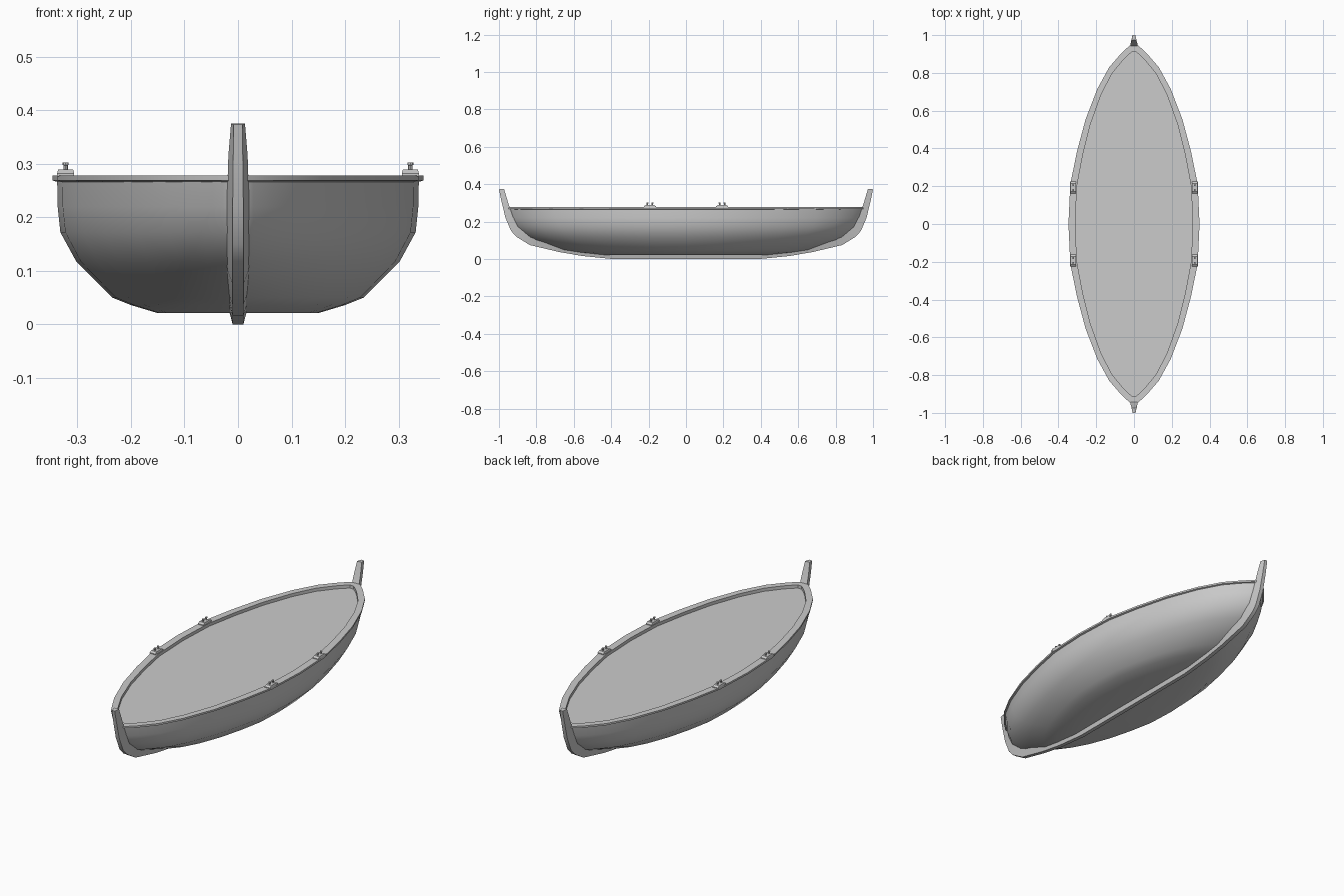
import bpy, bmesh, math

if "Cube" in bpy.data.objects:
    bpy.data.objects.remove(bpy.data.objects["Cube"])

# Quarter outline of the boat seen from above: (fraction of length, fraction of half width)
PLAN = [(0, 1), (.22, .972), (.40, .872), (.58, .74), (.75, .56),
        (.87, .38), (.95, .19), (.985, .085), (1, .03)]


def ring(length, width, z):
    """Closed pointed-oval loop made from the quarter outline."""
    q = [(w * width, l * length, z) for l, w in PLAN]
    right = [(x, -y, z) for x, y, z in q[:0:-1]] + q
    return right + [(-x, -y, z) for x, y, z in right]


def finish(bm, name, angle=None):
    bmesh.ops.remove_doubles(bm, verts=bm.verts, dist=1e-5)
    bmesh.ops.recalc_face_normals(bm, faces=bm.faces)
    me = bpy.data.meshes.new(name)
    bm.to_mesh(me)
    bm.free()
    ob = bpy.data.objects.new(name, me)
    bpy.context.collection.objects.link(ob)
    if angle:
        bpy.ops.object.select_all(action='DESELECT')
        ob.select_set(True)
        bpy.context.view_layer.objects.active = ob
        bpy.ops.object.shade_smooth_by_angle(angle=math.radians(angle))
    return ob


def loft(name, loops, closed=False, caps=(), angle=None):
    """Skin consecutive loops; optionally join last to first or cap chosen loops."""
    bm = bmesh.new()
    rows = [[bm.verts.new(p) for p in lp] for lp in loops]
    pairs = list(zip(rows, rows[1:]))
    if closed:
        pairs.append((rows[-1], rows[0]))
    for a, b in pairs:
        n = len(a)
        for i in range(n):
            j = (i + 1) % n
            bm.faces.new((a[i], a[j], b[j], b[i]))
    for c in caps:
        bm.faces.new(rows[c])
    return finish(bm, name, angle)


# Hull: waterlines from rim to flat bottom (length, half width, z)
LEVELS = [(.945, .338, .272), (.93, .337, .22), (.905, .332, .172), (.84, .302, .117),
          (.66, .235, .05), (.57, .20, .036), (.43, .15, .021)]
loft("hull", [ring(*l) for l in LEVELS], caps=(-1,), angle=50)

# Gunwale strip around the rim
loft("gunwale", [ring(.953, .347, .269), ring(.953, .347, .278),
                 ring(.912, .311, .278), ring(.912, .311, .258)], closed=True, angle=30)

# Deck just below the rim
bm = bmesh.new()
bm.faces.new([bm.verts.new(p) for p in ring(.916, .314, .262)])
finish(bm, "deck")

# Keel rising into a stem post at both ends:
# outer y, outer z, inner y, inner z, outer half width, inner half width
KEEL = [(1.0, .373, .973, .375, .008, .013), (.987, .31, .955, .315, .009, .018),
        (.965, .22, .925, .225, .010, .021), (.935, .15, .89, .17, .010, .021),
        (.905, .118, .86, .14, .010, .021), (.835, .075, .80, .102, .010, .020),
        (.675, .037, .66, .062, .010, .019), (.55, .016, .54, .042, .010, .018),
        (.39, .0, .38, .03, .010, .018)]


def keel_section(k, s):
    yo, zo, yi, zi, wo, wi = k
    return [(-wo, s * yo, zo), (wo, s * yo, zo), (wi, s * yi, zi), (-wi, s * yi, zi)]


loft("keel_and_stems", [keel_section(k, -1) for k in KEEL] +
     [keel_section(k, 1) for k in reversed(KEEL)], caps=(0, -1), angle=30)


# Oarlocks: tapered block with two upright pins
def block_ring(x, y, hx, hy, z):
    return [(x - hx, y - hy, z), (x + hx, y - hy, z), (x + hx, y + hy, z), (x - hx, y + hy, z)]


def pin_ring(x, y, r, z):
    return [(x + r * math.cos(a * math.pi / 4), y + r * math.sin(a * math.pi / 4), z)
            for a in range(8)]


for sx in (-1, 1):
    for sy in (-1, 1):
        x, y = sx * .322, sy * .193
        side = ("left" if sx < 0 else "right") + ("_front" if sy < 0 else "_back")
        loft("oarlock_block_" + side,
             [block_ring(x, y, .016, .032, .276), block_ring(x, y, .016, .032, .282),
              block_ring(x, y, .014, .022, .289)], caps=(0, -1))
        for i, dy in enumerate((-.013, .013)):
            loft(f"oarlock_pin_{side}_{i + 1}",
                 [pin_ring(x, y + dy, .004, .286), pin_ring(x, y + dy, .004, .297),
                  pin_ring(x, y + dy, .0055, .298), pin_ring(x, y + dy, .0055, .302)],
                 caps=(0, -1), angle=40)
